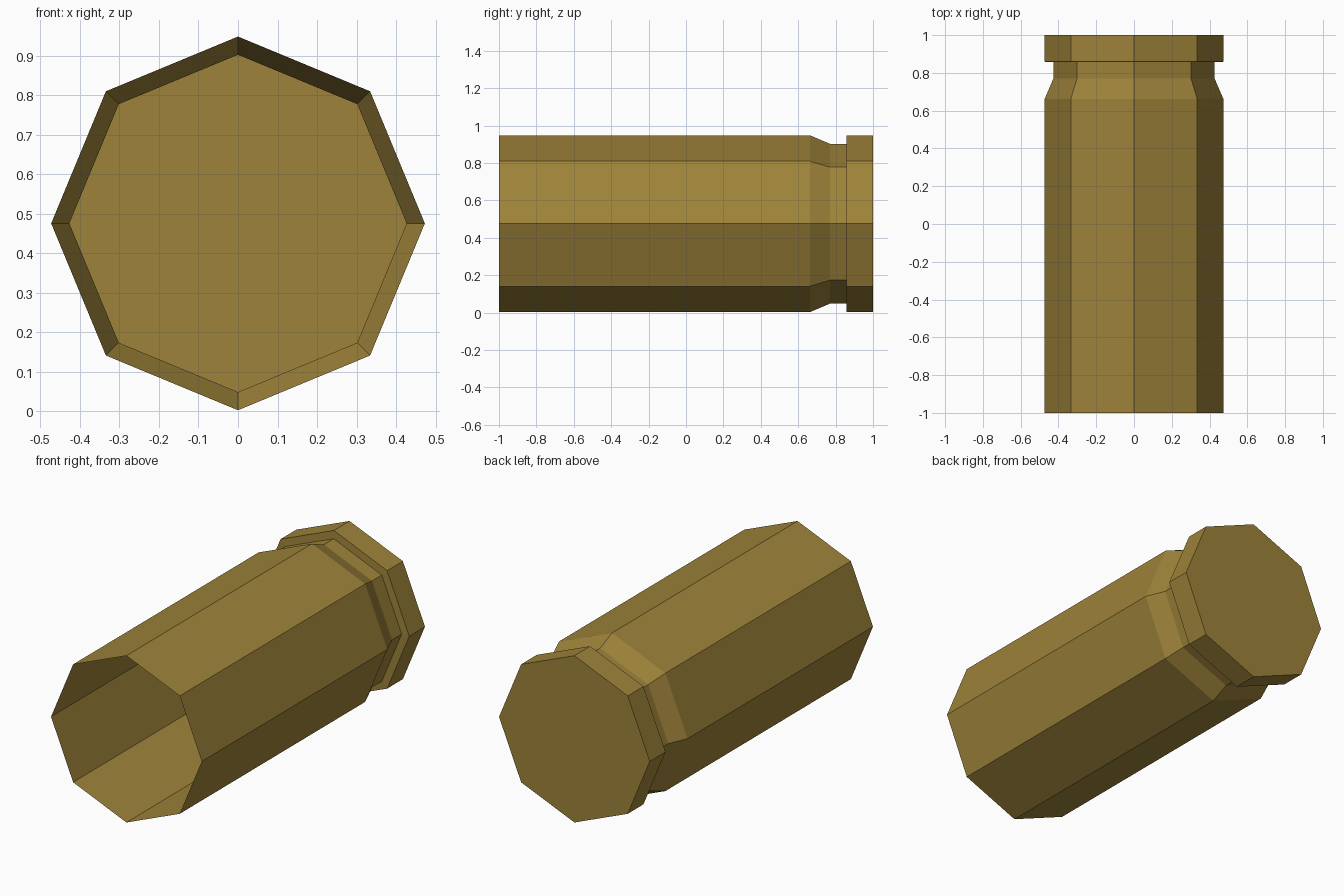
import bpy, bmesh, math

if "Cube" in bpy.data.objects:
    bpy.data.objects.remove(bpy.data.objects["Cube"])

SIDES = 8
CENTRE_Z = 0.475

brass = bpy.data.materials.new("brass")
brass.diffuse_color = (0.34, 0.225, 0.042, 1)
brass.use_nodes = True
brass.node_tree.nodes["Principled BSDF"].inputs["Base Color"].default_value = brass.diffuse_color

# (y, radius) outline: open mouth, body, taper, groove, rim
profile = [(-1, 0.473), (0.662, 0.473), (0.77, 0.427),
           (0.857, 0.427), (0.859, 0.473), (1, 0.473)]

bm = bmesh.new()
rings = []
for y, r in profile:
    angles = [math.tau * i / SIDES for i in range(SIDES)]
    rings.append([bm.verts.new((r * math.cos(a), y, CENTRE_Z + r * math.sin(a)))
                  for a in angles])

# thin-walled sides
for a, b in zip(rings, rings[1:]):
    for i in range(SIDES):
        j = (i + 1) % SIDES
        bm.faces.new((a[i], b[i], b[j], a[j]))

# closed base at the back
bm.faces.new(rings[-1][::-1])

mesh = bpy.data.meshes.new("shell_casing")
bm.to_mesh(mesh)
bm.free()
mesh.materials.append(brass)
casing = bpy.data.objects.new("shell_casing", mesh)
bpy.context.collection.objects.link(casing)
